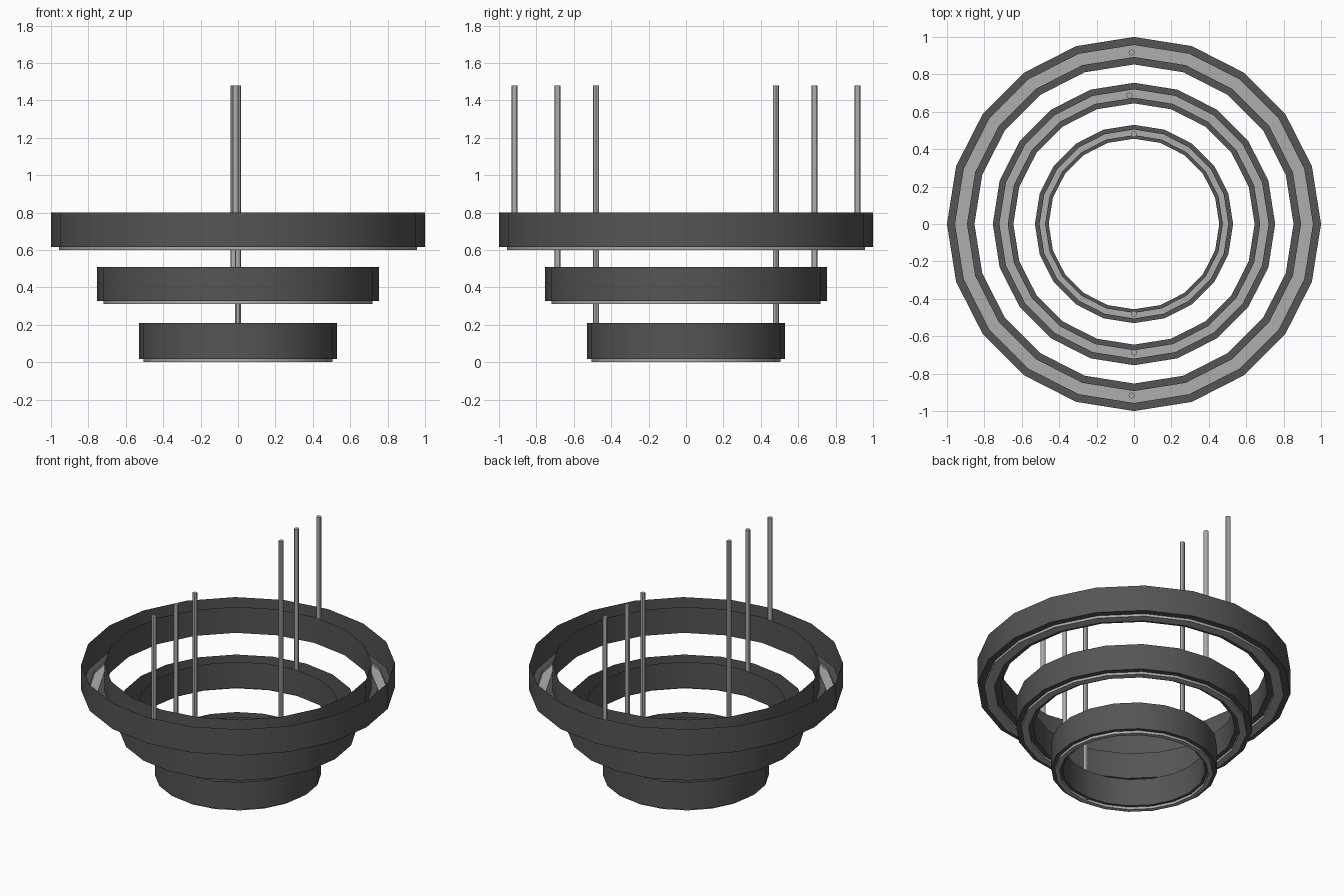
import bpy, bmesh, math

if "Cube" in bpy.data.objects:
    bpy.data.objects.remove(bpy.data.objects["Cube"])

SIDES = 20

frame_mat = bpy.data.materials.new("dark_frame")
frame_mat.diffuse_color = (0.09, 0.09, 0.09, 1)
frame_mat.use_nodes = True
frame_mat.node_tree.nodes["Principled BSDF"].inputs["Base Color"].default_value = frame_mat.diffuse_color
light_mat = bpy.data.materials.new("light_grey")
light_mat.diffuse_color = (0.42, 0.42, 0.42, 1)
light_mat.use_nodes = True
light_mat.node_tree.nodes["Principled BSDF"].inputs["Base Color"].default_value = light_mat.diffuse_color


def finish(obj, mat):
    obj.data.materials.append(mat)
    bpy.ops.object.select_all(action='DESELECT')
    obj.select_set(True)
    bpy.context.view_layer.objects.active = obj
    bpy.ops.object.shade_smooth_by_angle(angle=math.radians(30))


def lathe(name, profiles, mat):
    """Sweep open (radius, z) profiles around the z axis."""
    bm = bmesh.new()
    for prof in profiles:
        loops = []
        for r, z in prof:
            loops.append([bm.verts.new((r * math.cos(2 * math.pi * i / SIDES),
                                        r * math.sin(2 * math.pi * i / SIDES), z))
                          for i in range(SIDES)])
        for a, b in zip(loops, loops[1:]):
            for i in range(SIDES):
                j = (i + 1) % SIDES
                bm.faces.new((a[i], b[i], b[j], a[j]))
    me = bpy.data.meshes.new(name)
    bm.to_mesh(me)
    bm.free()
    obj = bpy.data.objects.new(name, me)
    bpy.context.collection.objects.link(obj)
    finish(obj, mat)


def rod(name, x, y, z0, z1):
    bpy.ops.mesh.primitive_cylinder_add(vertices=12, radius=0.016, depth=z1 - z0,
                                        location=(x, y, (z0 + z1) / 2))
    obj = bpy.context.object
    obj.name = name
    finish(obj, light_mat)


# name, outer wall, strip outer, strip inner, inner wall, base z, top z, rod y, rod x (back, front)
RINGS = [
    ("large", 1.0, 0.957, 0.893, 0.853, 0.60, 0.80, 0.917, (-0.013, -0.013)),
    ("middle", 0.755, 0.72, 0.675, 0.645, 0.31, 0.51, 0.687, (-0.024, 0.0)),
    ("small", 0.53, 0.505, 0.475, 0.456, 0.0, 0.21, 0.48, (0.0, 0.0)),
]

for name, ro, so, si, ri, z0, z1, ry, (xb, xf) in RINGS:
    zf = z0 + 0.017
    # thin channel walls with bottom lips
    lathe(name + "_ring_frame", [[(ro, z1), (ro, zf), (so, zf)],
                                 [(si, zf), (ri, zf), (ri, z1)]], frame_mat)
    # light strip dropping below the lips
    lathe(name + "_ring_light_strip", [[(so, zf), (so, z0), (si, z0), (si, zf)]], light_mat)
    # hanging rods
    rod(name + "_rod_back", xb, ry, z0 + 0.01, 1.48)
    rod(name + "_rod_front", xf, -ry, z0 + 0.01, 1.48)
